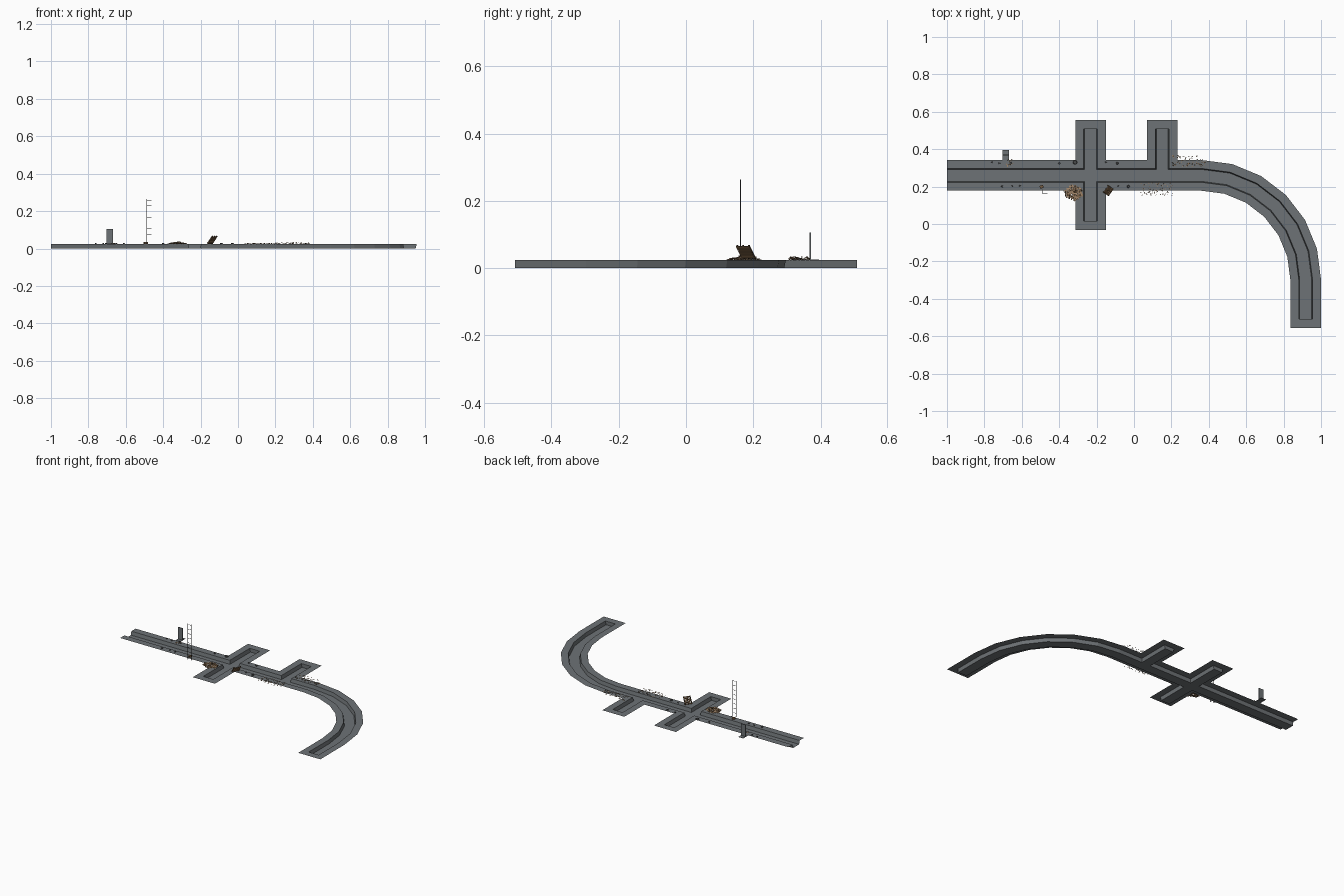
import bpy, bmesh, math, random
from mathutils import Matrix, Vector, Euler

if "Cube" in bpy.data.objects:
    bpy.data.objects.remove(bpy.data.objects["Cube"])

random.seed(4)
TOP = 0.024  # ground level, the channel floor lies at z = 0


def mat(name, rgb):
    m = bpy.data.materials.new(name)
    m.diffuse_color = (*rgb, 1)
    m.use_nodes = True
    m.node_tree.nodes["Principled BSDF"].inputs["Base Color"].default_value = m.diffuse_color
    return m


GREY = mat("concrete grey", (0.155, 0.17, 0.18))
STEEL = mat("dark steel", (0.07, 0.073, 0.075))
TAN = mat("pale wood", (0.36, 0.24, 0.145))
BROWN = mat("brown wood", (0.17, 0.10, 0.05))
DARK = mat("dark wood", (0.05, 0.03, 0.014))


def finish(name, bm, *mats):
    me = bpy.data.meshes.new(name)
    bm.to_mesh(me)
    bm.free()
    for m in mats:
        me.materials.append(m)
    ob = bpy.data.objects.new(name, me)
    bpy.context.collection.objects.link(ob)
    return ob


def box(bm, loc, size, rot=None, idx=0):
    r = rot if rot is not None else Matrix.Identity(4)
    m = Matrix.Translation(loc) @ r @ Matrix.Diagonal((*size, 1))
    verts = bmesh.ops.create_cube(bm, size=1, matrix=m)["verts"]
    for f in {f for v in verts for f in v.link_faces}:
        f.material_index = idx


# Trench: one outline, offset by h from the centre lines and by e at dead ends
C, CX, TX, NORTH, SOUTH = 0.26, -0.232, 0.151, 0.473, 0.051
R, AX, AY, BEND_END = 0.558, 0.36, -0.298, -0.473


def arc(r, steps):
    return [(AX + r * math.cos(math.radians(15 * k)),
             AY + r * math.sin(math.radians(15 * k))) for k in steps]


def outline(h, e):
    def north_arm(x):
        return [(x + h, C + h), (x + h, NORTH + e), (x - h, NORTH + e), (x - h, C + h)]

    return ([(-1, C - h), (CX - h, C - h), (CX - h, SOUTH - e),
             (CX + h, SOUTH - e), (CX + h, C - h)]
            + arc(R - h, range(6, -1, -1))
            + [(AX + R - h, BEND_END - e), (AX + R + h, BEND_END - e)]
            + arc(R + h, range(7))
            + north_arm(TX) + north_arm(CX) + [(-1, C + h)])


HB, HE = 0.032, 0.036                        # floor half width, dead end offset
bm = bmesh.new()
loops = [[bm.verts.new((x, y, z)) for x, y in outline(h, e)]
         for h, e, z in ((0.082, 0.082, TOP), (0.037, HE, TOP), (HB, HE, 0.0))]
for a, b in zip(loops, loops[1:]):          # flange, then walls (left end open)
    for i in range(len(a) - 1):
        bm.faces.new((a[i], a[i + 1], b[i + 1], b[i]))


def floor(*pts):
    bm.faces.new([bm.verts.new((x, y, 0)) for x, y in pts])


def floor_rect(x0, x1, y0, y1):
    floor((x0, y0), (x1, y0), (x1, y1), (x0, y1))


floor_rect(-1, AX, C - HB, C + HB)
floor_rect(CX - HB, CX + HB, C + HB, NORTH + HE)
floor_rect(CX - HB, CX + HB, SOUTH - HE, C - HB)
floor_rect(TX - HB, TX + HB, C + HB, NORTH + HE)
floor_rect(AX + R - HB, AX + R + HB, BEND_END - HE, AY)
inner, outer = arc(R - HB, range(7)), arc(R + HB, range(7))
for i in range(6):
    floor(inner[i], outer[i], outer[i + 1], inner[i + 1])
bmesh.ops.remove_doubles(bm, verts=bm.verts, dist=1e-5)
finish("trench", bm, GREY)

# Upright board on a flat foot
bm = bmesh.new()
box(bm, (-0.685, 0.369, TOP + 0.001), (0.035, 0.054, 0.002))
box(bm, (-0.685, 0.369, 0.064), (0.035, 0.004, 0.082))
finish("upright_board", bm, GREY)

# Thin ladder with splayed feet
bm = bmesh.new()
for s in (-1, 1):
    box(bm, (-0.475 + s * 0.013, 0.162, 0.144), (0.0016, 0.0016, 0.24))
    box(bm, (-0.475 + s * 0.013, 0.175, TOP + 0.001), (0.0016, 0.028, 0.0016))
for k in range(8):
    box(bm, (-0.475, 0.162, 0.045 + k * 0.0305), (0.026, 0.0016, 0.0016))
finish("ladder", bm, STEEL)

# Leaning slatted pallet
bm = bmesh.new()
along = Vector((0.027, 0.039, 0))
up = Vector((0.027, -0.020, 0.040))
corner = Vector((-0.163, 0.168, TOP + 0.001))
u, v = along.normalized(), up.normalized()
n = u.cross(v).normalized()
v = n.cross(u)
frame = Matrix((u, v, n)).transposed().to_4x4()
for k in range(6):                           # slats
    p = corner + along * 0.5 + up * ((k + 0.5) / 6)
    box(bm, p, (along.length, 0.0068, 0.002), frame)
for k in (0.06, 0.5, 0.94):                  # bearers
    p = corner + along * k + up * 0.5 - n * 0.003
    box(bm, p, (0.005, up.length, 0.004), frame, 1)
finish("pallet", bm, BROWN, DARK)


def scatter(name, n, xs, ys, size, height, mound=False):
    """Splinters of wood strewn over a patch, heaped in the middle if mound."""
    bm = bmesh.new()
    cx, cy = sum(xs) / 2, sum(ys) / 2
    rx, ry = (xs[1] - xs[0]) / 2, (ys[1] - ys[0]) / 2
    for _ in range(n):
        if mound:
            a, d = random.uniform(0, math.tau), random.random() ** 0.6
            px, py = math.cos(a) * d, math.sin(a) * d
        else:
            px, py = random.uniform(-1, 1), random.uniform(-1, 1)
            d = max(abs(px), abs(py))
        z = TOP + 0.002 + (height * (1 - d) * random.uniform(0.5, 1) if mound
                           else height * random.random() ** 3)
        rot = Euler((random.uniform(-.25, .25), random.uniform(-.25, .25),
                     random.uniform(0, math.tau))).to_matrix().to_4x4()
        length = size * random.uniform(0.6, 1.3)
        box(bm, (cx + px * rx, cy + py * ry, z), (length, size * 0.4, 0.0015), rot,
            random.choice((0, 0, 0, 0, 1, 2)))
    finish(name, bm, TAN, BROWN, DARK)


scatter("plank_heap", 170, (-0.37, -0.275), (0.13, 0.205), 0.015, 0.010, True)
scatter("splinters_south", 75, (0.035, 0.205), (0.15, 0.222), 0.007, 0.003)
scatter("splinters_north", 60, (0.205, 0.39), (0.306, 0.365), 0.008, 0.008)
scatter("splinters_west", 14, (-0.69, -0.645), (0.31, 0.345), 0.009, 0.003)

# Small crate beside the ladder
bm = bmesh.new()
box(bm, (-0.494, 0.199, TOP + 0.005), (0.02, 0.016, 0.01),
    Matrix.Rotation(0.3, 4, "Z"))
finish("small_crate", bm, BROWN)

# Loose stones and lids along both banks
bm = bmesh.new()
for x, y, r in ((-0.76, 0.33, 0.004), (-0.72, 0.325, 0.005), (-0.66, 0.325, 0.007),
                (-0.40, 0.325, 0.006), (-0.315, 0.33, 0.012), (-0.09, 0.325, 0.007),
                (-0.15, 0.33, 0.005), (-0.705, 0.20, 0.006), (-0.65, 0.205, 0.004),
                (-0.61, 0.205, 0.005), (-0.03, 0.20, 0.008), (-0.085, 0.205, 0.004)):
    bmesh.ops.create_cone(bm, cap_ends=True, segments=8, radius1=r, radius2=r * 0.8,
                          depth=0.006, matrix=Matrix.Translation((x, y, TOP + 0.003)))
finish("stones", bm, STEEL)
